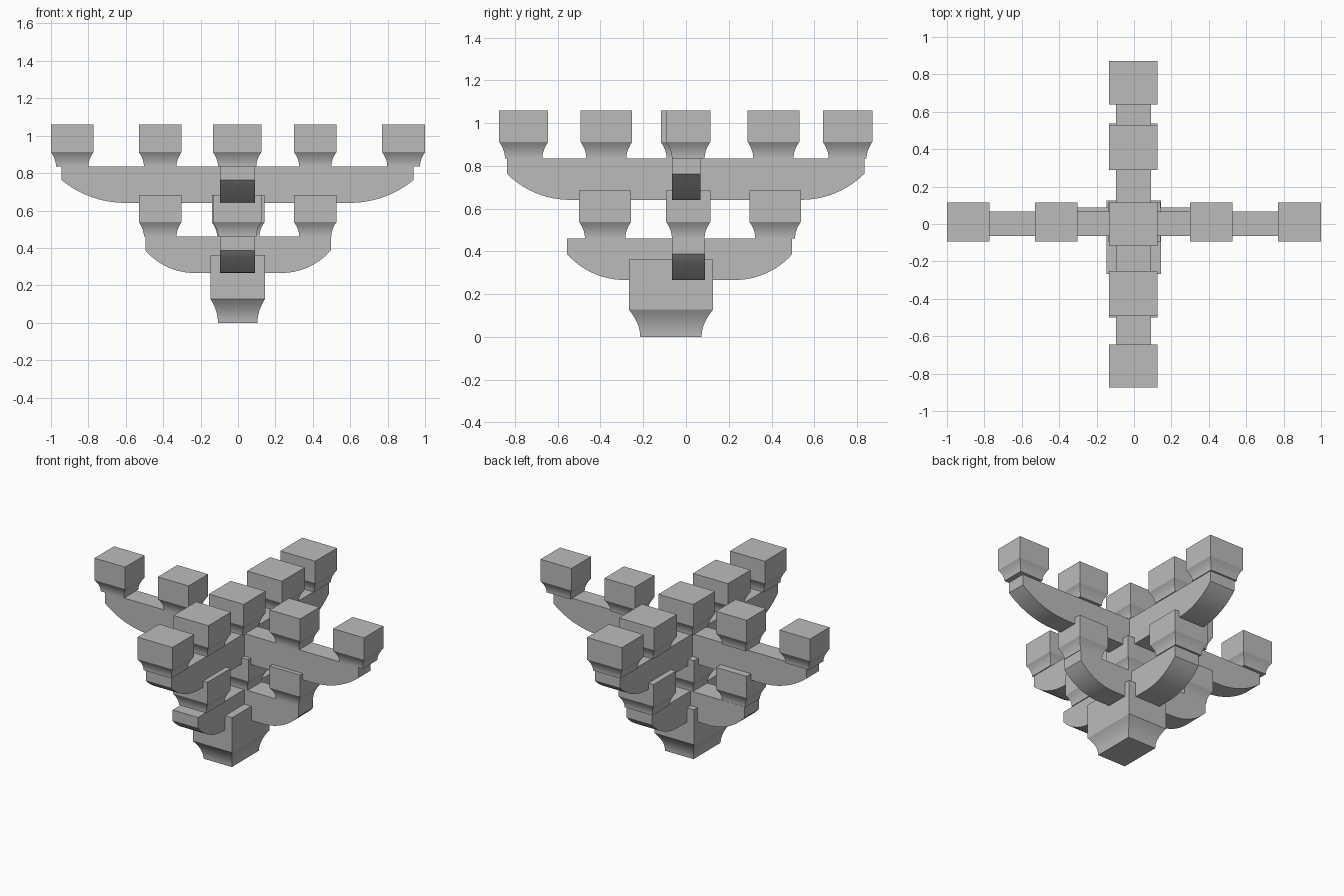
import bpy
import bmesh
from math import asin, sin, cos, radians

cube = bpy.data.objects.get("Cube")
if cube:
    bpy.data.objects.remove(cube)

grey = bpy.data.materials.new("plain_grey")
grey.use_nodes = True
colour = (0.5, 0.5, 0.5, 1)
grey.diffuse_color = colour
grey.node_tree.nodes["Principled BSDF"].inputs["Base Color"].default_value = colour


def finish(name, bm):
    bmesh.ops.recalc_face_normals(bm, faces=bm.faces)
    mesh = bpy.data.meshes.new(name)
    bm.to_mesh(mesh)
    bm.free()
    mesh.materials.append(grey)
    obj = bpy.data.objects.new(name, mesh)
    bpy.context.collection.objects.link(obj)
    bpy.ops.object.select_all(action='DESELECT')
    obj.select_set(True)
    bpy.context.view_layer.objects.active = obj
    bpy.ops.object.shade_smooth_by_angle(angle=radians(25))
    return obj


def block(name, xs, ys, zs, inset=(0.027, 0.027), steps=8):
    """Square block on a hollow-curved foot; zs = bottom, shoulder, top."""
    bottom, shoulder, top = zs
    levels = [(bottom + (shoulder - bottom) * i / steps, 1 - (i / steps) ** 2)
              for i in range(steps + 1)] + [(top, 0)]
    bm = bmesh.new()
    rings = []
    for z, k in levels:
        dx, dy = inset[0] * k, inset[1] * k
        corners = [(xs[0] + dx, ys[0] + dy), (xs[1] - dx, ys[0] + dy),
                   (xs[1] - dx, ys[1] - dy), (xs[0] + dx, ys[1] - dy)]
        rings.append([bm.verts.new((x, y, z)) for x, y in corners])
    for a, b in zip(rings, rings[1:]):
        for i in range(4):
            j = (i + 1) % 4
            bm.faces.new((a[i], a[j], b[j], b[i]))
    bm.faces.new(rings[0])
    bm.faces.new(rings[-1])
    return finish(name, bm)


def arm(name, axis, ends, sides, zs, run, steps=12):
    """Beam with rounded lower ends; zs = bottom, end of curve, top."""
    bottom, lip, top = zs
    rise = lip - bottom
    radius = (run * run + rise * rise) / (2 * rise)
    sweep = asin(run / radius)
    curve = [(radius * sin(sweep * i / steps),
              bottom + radius * (1 - cos(sweep * i / steps)))
             for i in range(steps + 1)]
    left = [(ends[0] + run - u, z) for u, z in curve]
    right = [(ends[1] - run + u, z) for u, z in curve]
    profile = ([(ends[0], top)] + left[::-1] + right + [(ends[1], top)])
    bm = bmesh.new()
    verts = [bm.verts.new((u, sides[0], z) if axis == "x" else (sides[0], u, z))
             for u, z in profile]
    face = bm.faces.new(verts)
    out = bmesh.ops.extrude_face_region(bm, geom=[face])
    depth = sides[1] - sides[0]
    shift = (0, depth, 0) if axis == "x" else (depth, 0, 0)
    bmesh.ops.translate(bm, vec=shift,
                        verts=[v for v in out["geom"] if isinstance(v, bmesh.types.BMVert)])
    return finish(name, bm)


# Base block
block("base_block", (-0.147, 0.144), (-0.267, 0.126), (0, 0.127, 0.362), (0.04, 0.053))

# Crossing arms of both tiers
ARM_X = (-0.096, 0.092)
LOW, HIGH = (0.266, 0.387, 0.46), (0.641, 0.763, 0.835)
arm("lower_cross_arm", "x", (-0.495, 0.496), (-0.065, 0.088), LOW, 0.265)
arm("lower_front_back_arm", "y", (-0.556, 0.497), ARM_X, LOW, 0.27)
arm("upper_cross_arm", "x", (-0.943, 0.938), (-0.065, 0.067), HIGH, 0.34)
arm("upper_front_back_arm", "y", (-0.838, 0.834), ARM_X, HIGH, 0.295)

# Bearing blocks carried by the arms
LOW_Z, HIGH_Z = (0.46, 0.538, 0.684), (0.835, 0.912, 1.06)
SIDE_Y, MID_X = (-0.093, 0.114), (-0.134, 0.125)
inner = {"right": (-0.53, -0.302), "left": (0.3, 0.526)}
outer = {"right": (-1.0, -0.773), "left": (0.771, 1.0)}
for side in ("left", "right"):
    block("lower_block_" + side, inner[side], SIDE_Y, LOW_Z)
    block("upper_inner_block_" + side, inner[side], SIDE_Y, HIGH_Z)
    block("upper_outer_block_" + side, outer[side], SIDE_Y, HIGH_Z)

block("lower_block_front", MID_X, (-0.5, -0.257), LOW_Z)
block("lower_block_back", MID_X, (0.297, 0.537), LOW_Z)
block("upper_inner_block_front", MID_X, (-0.493, -0.252), HIGH_Z)
block("upper_inner_block_back", MID_X, (0.288, 0.53), HIGH_Z)
block("upper_outer_block_front", MID_X, (-0.874, -0.645), HIGH_Z)
block("upper_outer_block_back", MID_X, (0.64, 0.872), HIGH_Z)

# Centre blocks
block("lower_centre_block", (-0.139, 0.142), (-0.093, 0.114), LOW_Z)
block("upper_centre_block", MID_X, (-0.118, 0.114), HIGH_Z)
